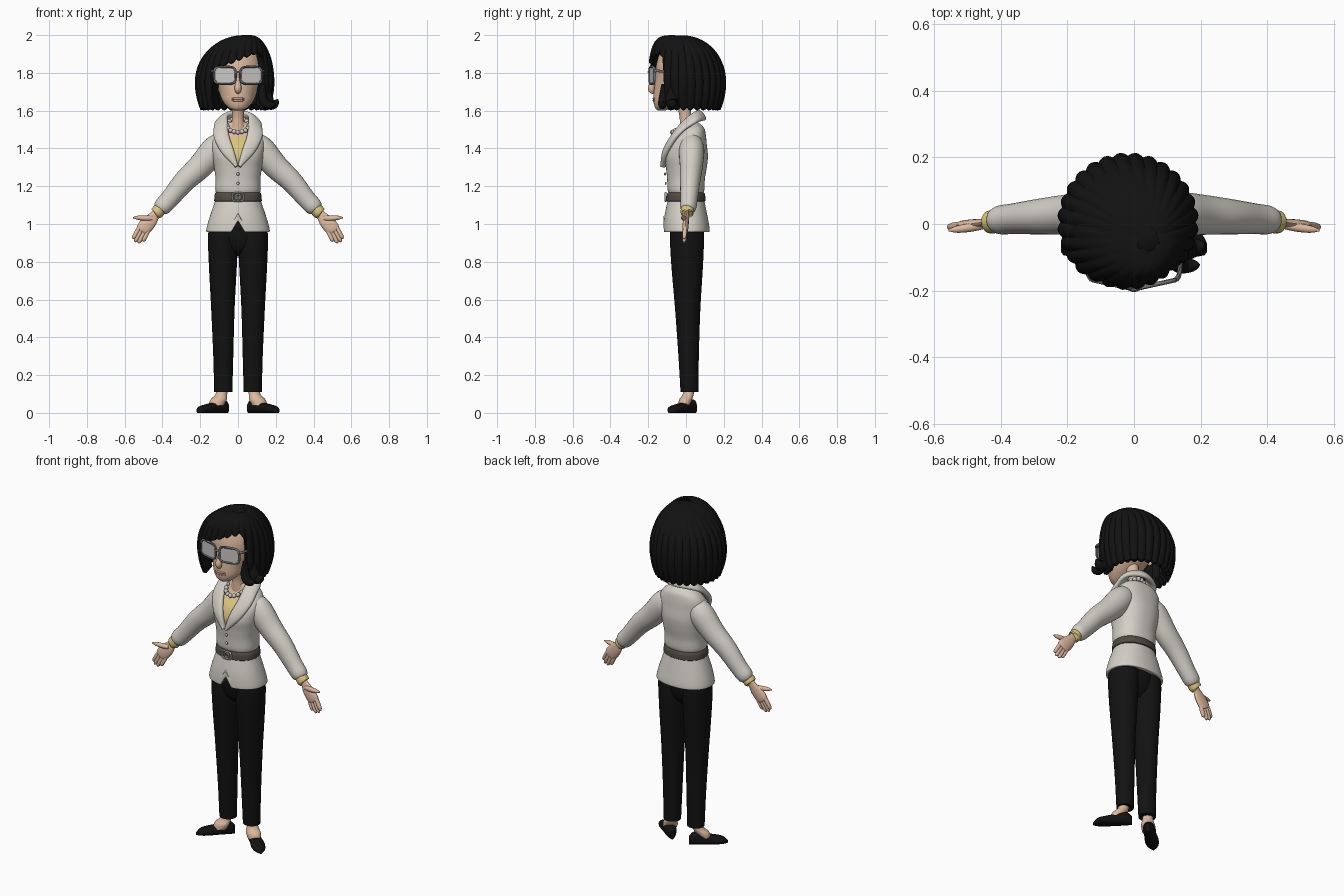
import bpy, bmesh, math
from mathutils import Vector, Matrix

if "Cube" in bpy.data.objects:
    bpy.data.objects.remove(bpy.data.objects["Cube"])


def material(name, rgb):
    m = bpy.data.materials.new(name)
    m.diffuse_color = (*rgb, 1)
    m.use_nodes = True
    m.node_tree.nodes["Principled BSDF"].inputs["Base Color"].default_value = m.diffuse_color
    return m


BLACK = material("soft black", (0.006, 0.006, 0.006))
IVORY = material("ivory cloth", (0.66, 0.63, 0.57))
SKIN = material("skin", (0.72, 0.48, 0.34))
YELLOW = material("pale gold", (0.70, 0.56, 0.20))
BROWN = material("belt brown", (0.085, 0.07, 0.055))
GREY = material("frame grey", (0.16, 0.16, 0.17))
LENS = material("lens grey", (0.58, 0.57, 0.55))
PEARL = material("pearl", (0.62, 0.60, 0.56))
LIP = material("lip", (0.60, 0.36, 0.29))


def finish(name, bm, mats, mirror=False):
    bmesh.ops.recalc_face_normals(bm, faces=bm.faces)
    me = bpy.data.meshes.new(name)
    bm.to_mesh(me)
    bm.free()
    ob = bpy.data.objects.new(name, me)
    bpy.context.collection.objects.link(ob)
    for m in mats:
        me.materials.append(m)
    bpy.ops.object.select_all(action='DESELECT')
    ob.select_set(True)
    bpy.context.view_layer.objects.active = ob
    bpy.ops.object.shade_smooth_by_angle(angle=math.radians(45))
    if mirror:
        ob.modifiers.new("mirror", 'MIRROR').use_mirror_merge = False
    return ob


def loft(name, rings, mats, mirror=False, loop=False, cap=True):
    bm = bmesh.new()
    vs = [[bm.verts.new(p) for p in r] for r in rings]
    n = len(vs[0])
    for a, b in zip(vs, vs[1:] + (vs[:1] if loop else [])):
        for i in range(n):
            j = (i + 1) % n
            bm.faces.new((a[i], a[j], b[j], b[i]))
    if cap and not loop:
        bm.faces.new(vs[0])
        bm.faces.new(vs[-1])
    return finish(name, bm, mats, mirror)


def spline(pts, n=5):
    """Smooth interpolation through number tuples."""
    pts = [Vector(p) for p in pts]
    pts = [2 * pts[0] - pts[1]] + pts + [2 * pts[-1] - pts[-2]]
    out = []
    for a, b, c, d in zip(pts, pts[1:], pts[2:], pts[3:]):
        for k in range(n):
            t = k / n
            out.append(b + 0.5 * t * (c - a + t * (2 * a - 5 * b + 4 * c - d + t * (3 * b - a - 3 * c + d))))
    return out + [pts[-2]]


def oval(c, u, v, n=24, p=2.0):
    f = lambda w: math.copysign(abs(w) ** (2 / p), w)
    return [c + u * f(math.cos(2 * math.pi * i / n)) + v * f(math.sin(2 * math.pi * i / n)) for i in range(n)]


def stack(name, rows, mats, n=32, p=2.0, mirror=False, k=5):
    """Rows are z, centre x, centre y, half width, half depth."""
    rings = [oval(Vector((x, y, z)), Vector((max(a, .004), 0, 0)), Vector((0, max(b, .004), 0)), n, p)
             for z, x, y, a, b in spline(rows, k)]
    return loft(name, rings, mats, mirror)


def tube(name, pts, mats, n=16, flat=1.0, mirror=True):
    """Points are x, y, z, radius."""
    q = spline(pts)
    rings = []
    for i, s in enumerate(q):
        t = (q[min(i + 1, len(q) - 1)] - q[max(i - 1, 0)]).to_3d().normalized()
        u = t.cross(Vector((0, 1, 0))).normalized()
        r = max(s[3], .002)
        rings.append(oval(s.to_3d(), u * r, u.cross(t) * r * flat, n))
    return loft(name, rings, mats, mirror)


def balls(name, centres, size, mats, mirror=False, seg=20):
    bm = bmesh.new()
    for c in centres:
        bmesh.ops.create_uvsphere(bm, u_segments=seg, v_segments=seg // 2, radius=1,
                                  matrix=Matrix.Translation(c) @ Matrix.Diagonal((*size, 1)))
    return finish(name, bm, mats, mirror)


# Shoes, feet and trousers
heel, toe = Vector((.055, .05, 0)), Vector((.215, -.09, 0))
d = (toe - heel).normalized()
side = Vector((-d.y, d.x, 0))
rings = []
for s, w, h in spline([(0, .012, .05), (.03, .03, .072), (.09, .033, .058), (.15, .038, .045), (.19, .029, .034), (.212, .006, .014)]):
    rings.append(oval(heel + d * s + Vector((0, 0, h / 2)), side * max(w, .004), Vector((0, 0, h / 2)), 20, 2.5))
loft("shoe", rings, [BLACK], True)
stack("foot", [(.16, .078, .02, .027, .027), (.10, .088, .012, .031, .029), (.07, .103, -.002, .043, .034),
               (.04, .115, -.01, .04, .032)], [SKIN], mirror=True)
stack("trouser_leg", [(.11, .078, .018, .048, .047), (.3, .078, .014, .053, .054), (.55, .08, .009, .062, .067),
                      (.8, .08, .006, .075, .085), (.95, .078, .005, .08, .09), (1.02, .07, .003, .065, .08)],
      [BLACK], mirror=True)
stack("trouser_hips", [(.83, 0, .01, .03, .03), (.87, 0, .005, .09, .07), (.94, 0, .003, .15, .087),
                       (1.05, 0, 0, .11, .085)], [BLACK])

# Jacket skirt with a notch in the front hem
skirt = stack("jacket_skirt", [(1.17, 0, 0, .108, .088), (1.12, 0, 0, .122, .098), (1.04, 0, 0, .149, .114),
                               (.975, 0, .003, .167, .122), (.957, 0, .003, .163, .118), (.965, 0, .003, .13, .095)],
              [IVORY], n=96, p=2.2)
for v in skirt.data.vertices:
    if v.co.y < 0 and abs(v.co.x) < .035 and v.co.z < 1.0:
        v.co.z += .06 * (1 - abs(v.co.x) / .035)

# Jacket body: the neck opening shows the blouse, then the skin
body = stack("jacket_body", [(1.15, 0, 0, .108, .085), (1.18, 0, 0, .12, .097), (1.24, 0, 0, .119, .1),
                             (1.3, 0, .002, .127, .108), (1.36, 0, .002, .137, .114), (1.42, 0, .01, .143, .1),
                             (1.47, 0, .028, .133, .077), (1.51, 0, .035, .1, .06), (1.54, 0, .02, .045, .042)],
             [IVORY, YELLOW, SKIN], n=96, p=2.3)
for f in body.data.polygons:
    c = f.center
    if c.y < 0 and abs(c.x) < (c.z - 1.31) * .42:
        f.material_index = 1 if c.z < 1.465 else 2

# Shawl collar: inner and outer edge of each half, then mirrored
half = [(0, -.122, 1.31, .014, -.12, 1.30), (.022, -.113, 1.39, .085, -.102, 1.375),
        (.048, -.068, 1.47, .125, -.06, 1.45), (.055, -.018, 1.535, .128, -.01, 1.50),
        (.052, .035, 1.585, .107, .06, 1.54), (0, .06, 1.60, 0, .102, 1.55)]
full = half + [(-a, b, c, -e, f, g) for a, b, c, e, f, g in half[-2::-1]]
q = spline(full, 7)
rings = []
for i, s in enumerate(q):
    a, b = Vector(s[:3]), Vector(s[3:])
    j, k = q[max(i - 1, 0)], q[min(i + 1, len(q) - 1)]
    t = Vector(k[:3]) + Vector(k[3:]) - Vector(j[:3]) - Vector(j[3:])
    rings.append(oval((a + b) / 2, (b - a) / 2, t.cross(b - a).normalized() * .016, 20, 2.3))
loft("collar", rings, [IVORY])
balls("jacket_button", [(0, -.107, 1.215), (0, -.111, 1.265)], (.008, .005, .008), [IVORY], seg=12)

# Belt and buckle
stack("belt", [(1.12, 0, 0, .117, .094), (1.122, 0, 0, .126, .103), (1.162, 0, 0, .122, .1), (1.165, 0, 0, .112, .09)],
      [BROWN], n=64, p=2.2, k=2)


def frame(name, c, w, h, r, mat, p=4.0, slope=0.0, n=40, mirror=False):
    """Closed rounded rim facing forward; slope swings the outer side back."""
    path = oval(Vector(), Vector((w, slope * w, 0)), Vector((0, 0, h)), n, p)
    rings = [oval(Vector(c) + o, o.normalized() * r, Vector((0, r, 0)), 8) for o in path]
    return loft(name, rings, [mat], mirror, loop=True)


frame("buckle", (0, -.108, 1.143), .03, .022, .005, PEARL)
frame("buckle_centre", (0, -.108, 1.143), .012, .012, .004, PEARL, n=24)

# Sleeves, bracelets and hands
tube("sleeve", [(.08, .03, 1.435, .06), (.125, .03, 1.39, .073), (.2, .028, 1.305, .066), (.285, .022, 1.225, .058),
                (.36, .016, 1.135, .05), (.4, .012, 1.092, .047), (.415, .01, 1.075, .035), (.41, .01, 1.08, .02)],
     [IVORY], n=28, flat=.92)
tube("bracelet", [(.412, .008, 1.08, .026), (.415, .007, 1.077, .034), (.432, .006, 1.057, .034),
                  (.435, .006, 1.054, .024)], [YELLOW], n=20)
tube("palm", [(.40, .01, 1.095, .024), (.437, .005, 1.05, .025), (.465, 0, 1.015, .036), (.492, -.003, .985, .039),
              (.508, -.004, .965, .033), (.513, -.004, .958, .015)], [SKIN], flat=.42)
for name, base, tip in (("index_finger", (.522, .982), (.556, .921)), ("middle_finger", (.51, .972), (.546, .904)),
                        ("ring_finger", (.495, .962), (.527, .898)), ("little_finger", (.48, .955), (.504, .907))):
    mix = lambda f, r: (base[0] + (tip[0] - base[0]) * f, -.004 - .006 * f, base[1] + (tip[1] - base[1]) * f, r)
    tube(name, [mix(-.2, .011), mix(.4, .012), mix(.85, .010), mix(1, .003)], [SKIN], n=10)
tube("thumb", [(.455, -.003, 1.03, .014), (.49, -.01, 1.03, .014), (.53, -.016, 1.033, .011), (.556, -.019, 1.034, .003)],
     [SKIN], n=10)

# Neck, head and face
stack("neck", [(1.47, 0, .012, .055, .045), (1.53, 0, .003, .036, .036), (1.58, 0, -.004, .031, .032),
               (1.68, 0, -.02, .035, .04)], [SKIN])
stack("head", [(1.60, 0, -.13, .018, .018), (1.615, 0, -.117, .05, .047), (1.65, 0, -.088, .081, .084),
               (1.70, 0, -.052, .101, .118), (1.77, 0, -.02, .128, .142), (1.84, 0, -.01, .134, .148),
               (1.91, 0, -.005, .115, .128), (1.96, 0, 0, .06, .07)], [SKIN], n=48)
tube("nose", [(0, -.155, 1.79, .01), (0, -.17, 1.755, .013), (0, -.183, 1.722, .018), (0, -.178, 1.703, .015),
              (0, -.165, 1.698, .005)], [SKIN], mirror=False)
balls("lips", [(0, -.168, 1.664), (0, -.168, 1.654)], (.034, .009, .007), [LIP])
balls("ear", [(.13, -.02, 1.76)], (.015, .022, .035), [SKIN], mirror=True)

# Glasses
frame("glasses_rim", (.069, -.180, 1.787), .056, .045, .007, GREY, 4, .22, mirror=True)
loft("glasses_lens", [oval(Vector((.069, y, 1.787)), Vector((.053, .0117, 0)), Vector((0, 0, .042)), 40, 4)
                      for y in (-.183, -.177)], [LENS], True)
tube("glasses_temple", [(.126, -.168, 1.81, .008), (.137, -.14, 1.81, .007), (.142, -.02, 1.80, .006)],
     [GREY], n=8)
tube("glasses_bridge", [(-.018, -.192, 1.80, .006), (0, -.198, 1.805, .006), (.018, -.192, 1.80, .006)], [GREY],
     n=8, mirror=False)

# Pearl necklace
balls("necklace", [(.058 * math.sin(a), -.01 - .062 * math.cos(a), 1.522 - .036 * math.cos(a))
                   for a in (2 * math.pi * i / 17 for i in range(17))], (.0125,) * 3, [PEARL], seg=12)


# Bobbed hair: locks run from an off-centre crown to a hem cut high over the face
def hem(az):
    step = lambda x: min(1, max(0, x)) ** 2 * (3 - 2 * min(1, max(0, x)))
    open_face = step((az + 38) / 8) * step((56 - az) / 8)
    bang = 1.83 + .07 * step((az + 35) / 75) - .025 * step((az - 40) / 12)
    return 1.605 + (bang - 1.605) * open_face


cols, rows = 224, 26
columns = []
for i in range(cols):
    az = 2 * math.pi * i / cols - math.pi
    sx, cy = math.sin(az), math.cos(az)
    groove = 1 - abs(math.sin(14 * az))
    zb = hem(math.degrees(az)) + .014 * groove
    end = math.acos((zb - 1.75) / .25) if zb > 1.75 else math.pi / 2 + (1.75 - zb) / .2
    power = .95 - .45 * max(0, cy) - .1 * max(0, -cy)
    col = []
    for k in range(1, rows + 3):
        s = end * min(k, rows) / rows
        phi, drop = min(s, math.pi / 2), max(0, s - math.pi / 2) * .2
        w = math.sin(phi)
        r = w ** power * (1 - .15 * (drop / .15) ** 2) * (1 - .045 * groove * w)
        z = 1.75 + .25 * math.cos(phi) - drop
        if k > rows:  # rim turned under
            r *= (.9, .74)[k - rows - 1]
            z += (-.004, .03)[k - rows - 1]
        col.append(Vector((.05 - .068 * w + .212 * r * sx, -.04 + .045 * w - .209 * r * cy, z)))
    columns.append(col)
loft("hair", [[c[k] for c in columns] for k in range(rows + 2)][::-1], [BLACK], cap=False)
balls("hair_crown", [(.035, -.035, 1.968)], (.06, .06, .03), [BLACK])
tube("hair_flip", [(.145, -.07, 1.74, .02), (.15, -.075, 1.67, .034), (.172, -.072, 1.635, .031),
                   (.197, -.068, 1.64, .022), (.212, -.066, 1.66, .004)], [BLACK], mirror=False)
tube("hair_flip_front", [(.13, -.115, 1.74, .015), (.13, -.12, 1.67, .024), (.15, -.124, 1.635, .024),
                         (.178, -.124, 1.632, .018), (.195, -.122, 1.645, .004)], [BLACK], mirror=False)
